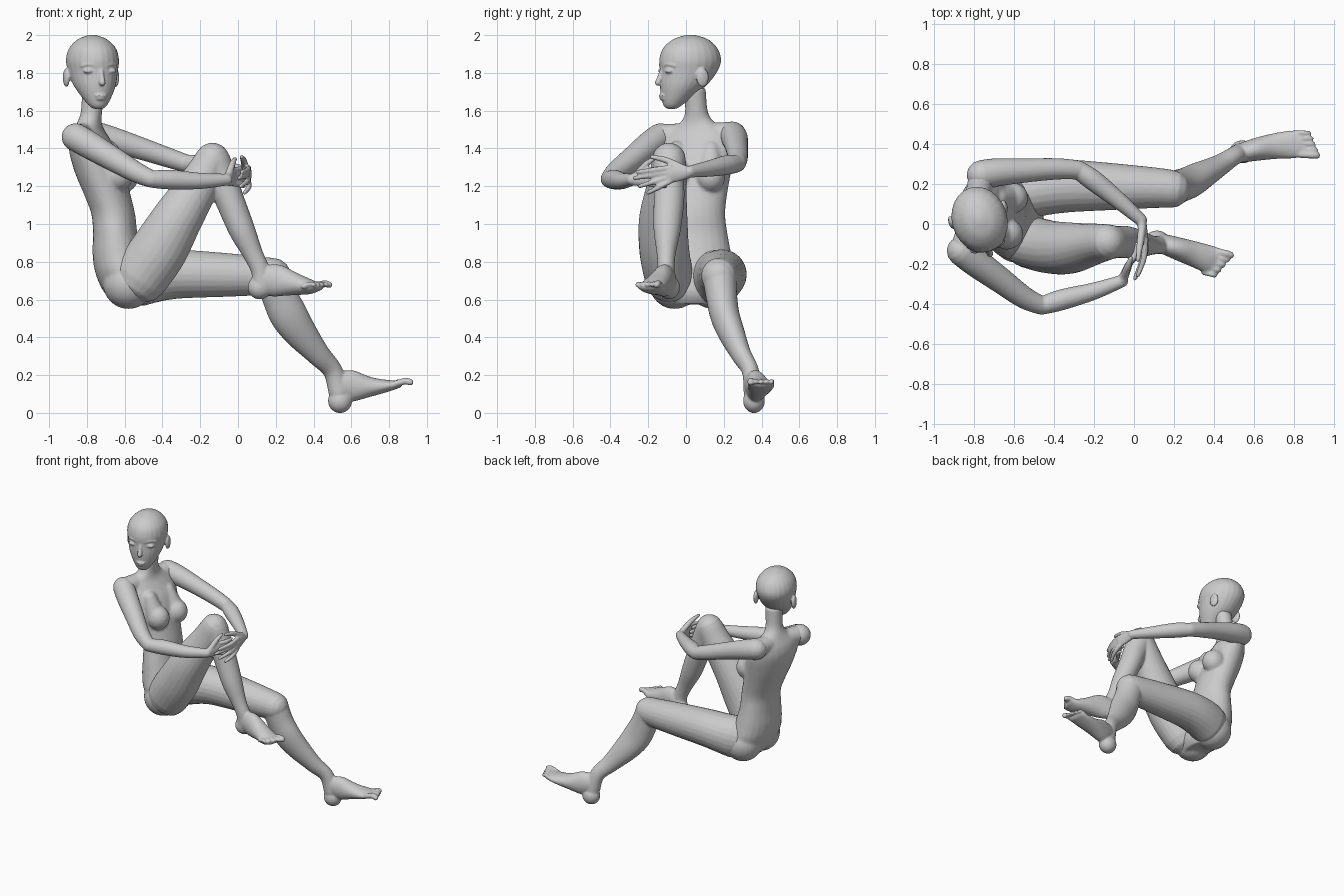
import bpy, bmesh
from math import sin, cos, pi, radians
from mathutils import Vector, Matrix

SEG = 24


def resample(keys, n=6):
    """Smooth (Catmull-Rom) interpolation of key tuples."""
    out = []
    for i in range(len(keys) - 1):
        a, b, c, d = (keys[max(0, min(len(keys) - 1, j))] for j in (i - 1, i, i + 1, i + 2))
        for k in range(n):
            t = k / n
            out.append([0.5 * (2 * q + (r - p) * t + (2 * p - 5 * q + 4 * r - s) * t * t
                        + (3 * q - p - 3 * r + s) * t ** 3) for p, q, r, s in zip(a, b, c, d)])
    return out + [list(keys[-1])]


def skin(bm, rings):
    """Closed skin over (centre, u, v) elliptical rings."""
    loops = [[bm.verts.new(c + u * cos(2 * pi * k / SEG) + v * sin(2 * pi * k / SEG))
              for k in range(SEG)] for c, u, v in rings]
    for a, b in zip(loops, loops[1:]):
        for k in range(SEG):
            j = (k + 1) % SEG
            bm.faces.new((a[k], a[j], b[j], b[k]))
    bm.faces.new(loops[0][::-1])
    bm.faces.new(loops[-1])


def tube(bm, keys, ref):
    """Round-ended limb; keys are (x, y, z, radius along ref[, other radius])."""
    pts = resample([k if len(k) == 5 else (*k, k[3]) for k in keys])
    pos = [Vector(p[:3]) for p in pts]
    rings, last = [], len(pts) - 1
    for i, p in enumerate(pts):
        t = (pos[min(i + 1, last)] - pos[max(i - 1, 0)]).normalized()
        u = Vector(ref) - t * t.dot(Vector(ref))
        u.normalize()
        v = t.cross(u)
        ring = (pos[i], u * p[3], v * p[4])
        r = min(p[3], p[4])
        caps = [(pos[i] + t * r * sin(a) * (-1 if i == 0 else 1), ring[1] * cos(a), ring[2] * cos(a))
                for a in map(radians, (25, 50, 70, 84))]
        if i == 0:
            rings += caps[::-1]
        rings.append(ring)
        if i == last:
            rings += caps
    skin(bm, rings)


def column(bm, keys):
    """Upright loft; keys are (x, y, z, half x, half y, yaw in degrees)."""
    rings = []
    for x, y, z, a, b, w in resample(keys):
        w = radians(w)
        rings.append((Vector((x, y, z)), Vector((cos(w), sin(w), 0)) * a, Vector((-sin(w), cos(w), 0)) * b))
    skin(bm, rings)


def ball(bm, c, r):
    m = Matrix.Translation(c) @ Matrix.Diagonal((*r, 1))
    bmesh.ops.create_uvsphere(bm, u_segments=24, v_segments=16, radius=1, matrix=m)


def finish(bm, name, voxel, smooth=4):
    """Fuse the overlapping volumes of one body part into a smooth skin."""
    bmesh.ops.recalc_face_normals(bm, faces=bm.faces)
    me = bpy.data.meshes.new(name)
    bm.to_mesh(me)
    bm.free()
    ob = bpy.data.objects.new(name, me)
    bpy.context.collection.objects.link(ob)
    m = ob.modifiers.new("fuse", 'REMESH')
    m.mode, m.voxel_size, m.use_smooth_shade = 'VOXEL', voxel, True
    s = ob.modifiers.new("soften", 'SMOOTH')
    s.factor, s.iterations = 0.5, smooth


Y, Z = (0, 1, 0), (0, 0, 1)

# Head, modelled facing -y and then turned
bm = bmesh.new()
column(bm, [(0, -.085, 1.61, .025, .025, 0), (0, -.078, 1.63, .05, .05, 0), (0, -.052, 1.68, .083, .088, 0),
            (0, -.018, 1.74, .113, .128, 0), (0, .01, 1.81, .13, .155, 0), (0, .018, 1.87, .138, .166, 0),
            (0, .018, 1.93, .122, .146, 0), (0, .02, 1.975, .08, .098, 0), (0, .02, 1.995, .035, .045, 0),
            (0, .02, 2.002, .008, .01, 0)])
tube(bm, [(0, -.138, 1.815, .012), (0, -.15, 1.775, .014), (0, -.16, 1.748, .017)], (1, 0, 0))  # nose
ball(bm, (0, -.137, 1.68), (.032, .017, .010))   # upper lip
ball(bm, (0, -.133, 1.664), (.027, .017, .010))  # lower lip
for s in (-1, 1):
    ball(bm, (s * .06, -.118, 1.81), (.032, .022, .014))    # eye
    tube(bm, [(s * .022, -.136, 1.836, .010), (s * .06, -.125, 1.846, .010),
              (s * .095, -.098, 1.838, .008)], Z)           # brow
    ball(bm, (s * .137, .045, 1.775), (.016, .034, .05))    # ear
bmesh.ops.rotate(bm, verts=bm.verts, cent=(0, 0, 0), matrix=Matrix.Rotation(radians(17), 3, 'Z'))
bmesh.ops.translate(bm, verts=bm.verts, vec=(-.765, .005, 0))
finish(bm, "head", .006, 3)

# Torso and neck, twisting from the hips to the shoulders
bm = bmesh.new()
column(bm, [(-.56, .04, .575, .08, .14, 0), (-.58, .04, .64, .13, .19, 0), (-.61, .04, .74, .145, .215, 0),
            (-.635, .04, .84, .135, .2, 0), (-.65, .04, .95, .118, .18, 0), (-.66, .045, 1.05, .116, .163, -3),
            (-.69, .05, 1.15, .122, .168, -7), (-.73, .055, 1.27, .13, .185, -12),
            (-.765, .06, 1.38, .122, .2, -15), (-.785, .062, 1.45, .098, .19, -16),
            (-.79, .062, 1.5, .075, .145, -16), (-.785, .06, 1.545, .062, .085, -10),
            (-.775, .055, 1.6, .057, .06, 0), (-.765, .045, 1.72, .06, .06, 0)])
tube(bm, [(-.85, -.12, 1.465, .065), (-.8, .06, 1.475, .06), (-.76, .235, 1.475, .065)], Z)  # shoulder girdle
for c in ((-.61, .13, 1.25), (-.635, -.05, 1.26)):
    ball(bm, c, (.083, .078, .085))                # breasts
    tube(bm, [(c[0] - .07, c[1], 1.39, .05), (c[0] - .03, c[1], 1.29, .07)], Y)
for y in (-.06, .145):
    ball(bm, (-.58, y, .685), (.135, .135, .135))  # buttocks
finish(bm, "torso", .009, 8)


def hand(bm, wrist, palm, tips, knuckle_gap, thumb):
    """Flat palm, four bent fingers and a thumb."""
    w, p = Vector(wrist), Vector(palm)
    tube(bm, [(*w, .032, .026), (*w.lerp(p, .5), .042, .022), (*p, .046, .018)], Z)
    for i, tip in enumerate(tips):
        base = p + Vector((0, 0, .036 - knuckle_gap * i))
        mid = base.lerp(Vector(tip), .5) + Vector((.012, 0, 0))
        tube(bm, [(*base, .015), (*mid, .0145), (*tip, .011)], Z)
    t = Vector(thumb)
    base = w.lerp(p, .3) + Vector((0, 0, .02))
    tube(bm, [(*base, .02), (*(base.lerp(t, .55) + Vector((0, 0, .01))), .017), (*t, .011)], (1, 0, 0))


# Right arm
bm = bmesh.new()
tube(bm, [(-.86, -.135, 1.46, .074), (-.79, -.19, 1.42, .073), (-.68, -.27, 1.355, .066),
          (-.55, -.365, 1.28, .056), (-.465, -.405, 1.24, .047)], Z)
tube(bm, [(-.46, -.408, 1.237, .045), (-.36, -.378, 1.235, .052), (-.2, -.335, 1.228, .043),
          (-.06, -.285, 1.235, .031)], Z)
hand(bm, (-.06, -.285, 1.235), (-.025, -.2, 1.25),
     [(.015, -.1, 1.295), (.02, -.085, 1.265), (.025, -.09, 1.235), (.03, -.11, 1.2)], .024,
     (-.015, -.17, 1.345))
finish(bm, "right_arm", .0065, 3)

# Left arm
bm = bmesh.new()
tube(bm, [(-.76, .245, 1.47, .074), (-.68, .258, 1.45, .07), (-.53, .268, 1.405, .06),
          (-.38, .275, 1.355, .053), (-.28, .27, 1.322, .048)], Z)
tube(bm, [(-.275, .268, 1.32, .047), (-.2, .215, 1.312, .052), (-.08, .12, 1.293, .043),
          (.035, .02, 1.277, .031)], Z)
hand(bm, (.035, .02, 1.277), (.055, -.085, 1.262),
     [(.02, -.255, 1.275), (.005, -.272, 1.243), (.015, -.245, 1.2), (.035, -.2, 1.165)], .024,
     (.02, -.18, 1.355))
finish(bm, "left_arm", .0065, 3)


def toes(bm, big, little, length, ball_z, tip_z):
    """Five toes spread between the big and little toe tips."""
    for i in range(5):
        tip = Vector(big).lerp(Vector(little), i / 4)
        d = Vector(length) * (1 - .08 * i)
        r = .018 if i == 0 else .0125
        tube(bm, [(tip.x - d.x, tip.y - d.y, ball_z, r), (tip.x - d.x * .45, tip.y - d.y * .45, tip_z + .006, r),
                  (tip.x - r, tip.y, tip_z, r)], Z)


# Right leg, raised with the knee hugged
bm = bmesh.new()
tube(bm, [(-.52, -.09, .72, .13, .15), (-.42, -.115, .86, .132, .15), (-.32, -.12, 1.03, .128, .133),
          (-.2, -.1, 1.22, .103, .108), (-.135, -.09, 1.34, .09, .092)], Y)
tube(bm, [(-.125, -.09, 1.335, .087, .085), (-.085, -.09, 1.23, .08, .084), (-.045, -.09, 1.13, .081, .077),
          (.02, -.1, .97, .072, .07), (.08, -.105, .84, .05, .053), (.12, -.105, .75, .045, .05),
          (.125, -.1, .67, .048, .055)], Y)
ball(bm, (.115, -.09, .665), (.064, .058, .064))
tube(bm, [(.15, -.1, .70, .05, .08), (.21, -.12, .70, .056, .085), (.3, -.15, .682, .064, .06),
          (.38, -.178, .668, .07, .04), (.425, -.192, .668, .066, .022)], Y)
toes(bm, (.5, -.155, 0), (.415, -.257, 0), (.1, -.02, 0), .668, .678)
finish(bm, "right_leg", .007, 5)

# Left leg, stretched out and down
bm = bmesh.new()
tube(bm, [(-.52, .165, .715, .135, .15), (-.42, .183, .728, .135, .138), (-.3, .19, .735, .13, .129),
          (-.05, .185, .73, .113, .115), (.12, .18, .725, .1, .102), (.185, .175, .725, .095, .096)], Y)
tube(bm, [(.185, .177, .72, .09, .093), (.22, .188, .62, .083, .095), (.267, .205, .52, .078, .1),
          (.33, .24, .425, .07, .088), (.425, .292, .31, .053, .063), (.5, .34, .225, .045, .052),
          (.535, .355, .11, .05, .056)], Y)
ball(bm, (.54, .36, .064), (.064, .058, .065))
tube(bm, [(.55, .358, .15, .05, .075), (.61, .372, .142, .057, .082), (.7, .388, .138, .064, .053),
          (.79, .397, .143, .07, .032), (.85, .4, .152, .066, .02)], Y)
toes(bm, (.93, .342, 0), (.885, .453, 0), (.1, -.005, 0), .152, .162)
finish(bm, "left_leg", .007, 5)
